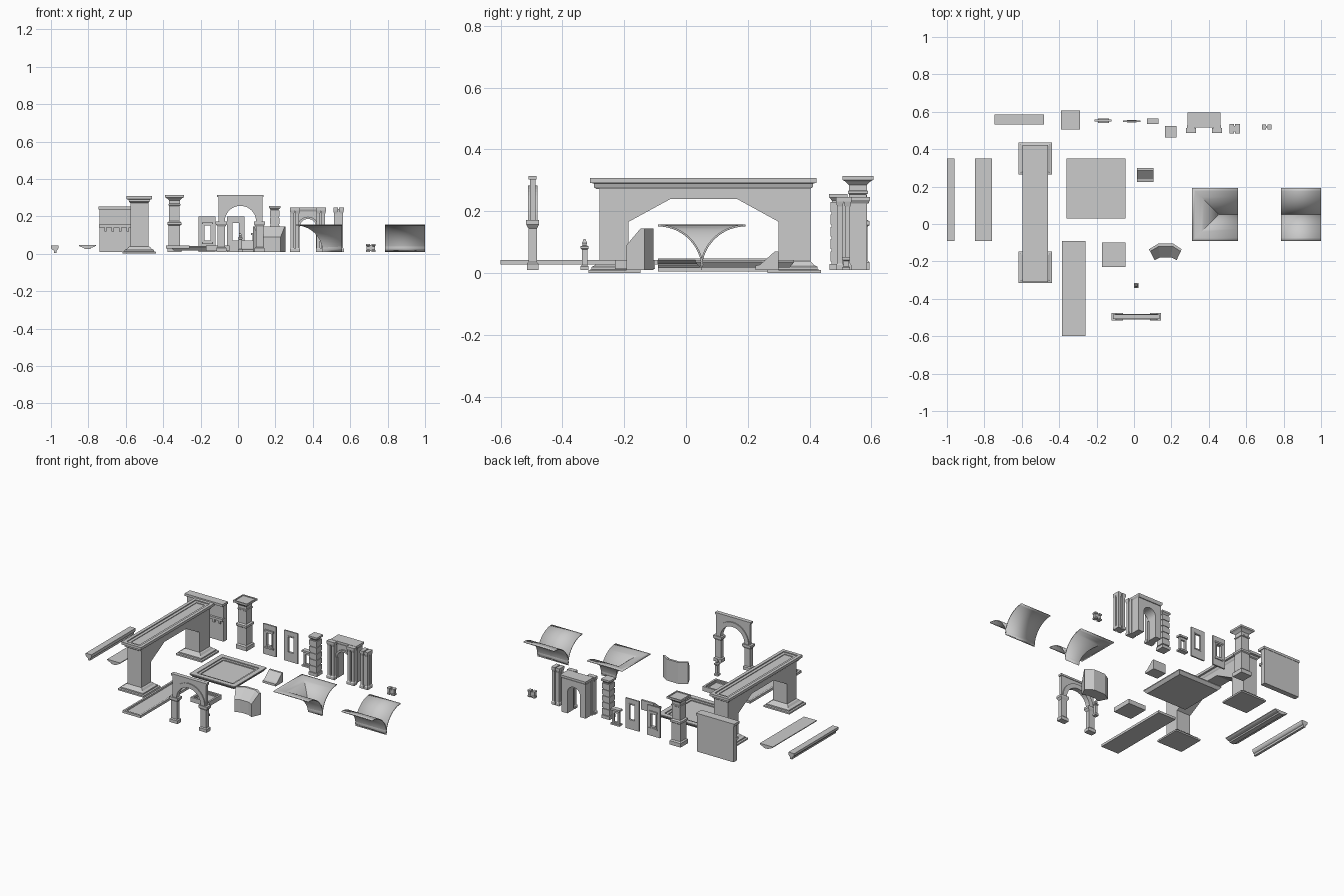
import bpy, bmesh, math

if "Cube" in bpy.data.objects:
    bpy.data.objects.remove(bpy.data.objects["Cube"])

def finish(name, bm):
    bmesh.ops.recalc_face_normals(bm, faces=bm.faces[:])
    me = bpy.data.meshes.new(name)
    bm.to_mesh(me)
    bm.free()
    ob = bpy.data.objects.new(name, me)
    bpy.context.scene.collection.objects.link(ob)
    return ob

def stack(name, cx, cy, levels):
    """Rectangular sections (half x, half y, z) joined into a stepped solid."""
    bm = bmesh.new()
    rings = [[bm.verts.new((cx + sx * hx, cy + sy * hy, z))
              for sx, sy in ((-1, -1), (1, -1), (1, 1), (-1, 1))] for hx, hy, z in levels]
    for a, b in zip(rings, rings[1:]):
        for i in range(4):
            j = (i + 1) % 4
            bm.faces.new((a[i], a[j], b[j], b[i]))
    bm.faces.new(rings[0])
    bm.faces.new(rings[-1])
    return finish(name, bm)

def box(name, x0, x1, y0, y1, z0, z1):
    hx, hy = (x1 - x0) / 2, (y1 - y0) / 2
    return stack(name, x0 + hx, y0 + hy, [(hx, hy, z0), (hx, hy, z1)])

def prism(name, pts, axis, a, b):
    """Extrude a 2D outline along x (points y,z) or y (points x,z)."""
    bm = bmesh.new()
    put = (lambda p: (a, p[0], p[1])) if axis == 'x' else (lambda p: (p[0], a, p[1]))
    f = bm.faces.new([bm.verts.new(put(p)) for p in pts])
    r = bmesh.ops.extrude_face_region(bm, geom=[f])
    vec = (b - a, 0, 0) if axis == 'x' else (0, b - a, 0)
    bmesh.ops.translate(bm, verts=[v for v in r['geom'] if isinstance(v, bmesh.types.BMVert)], vec=vec)
    return finish(name, bm)

def tray(name, x0, x1, y0, y1, z0, z1, rim, depth, taper=0.0):
    """Slab with a stepped recess in its top."""
    hx, hy = (x1 - x0) / 2, (y1 - y0) / 2
    return stack(name, x0 + hx, y0 + hy, [
        (hx - taper, hy - taper, z0), (hx, hy, z1 - 0.006), (hx, hy, z1),
        (hx - rim, hy - rim, z1), (hx - rim, hy - rim, z1 - depth / 2),
        (hx - rim * 1.5, hy - rim * 1.5, z1 - depth / 2), (hx - rim * 1.5, hy - rim * 1.5, z1 - depth)])

def frame(name, outer, inner, y0, y1):
    """Rectangular ring; outer/inner are x0,x1,z0,z1."""
    bm = bmesh.new()
    def ring(r, y):
        return [bm.verts.new(p) for p in ((r[0], y, r[2]), (r[1], y, r[2]), (r[1], y, r[3]), (r[0], y, r[3]))]
    rings = [ring(outer, y0), ring(outer, y1), ring(inner, y1), ring(inner, y0)]
    for k in range(4):
        a, b = rings[k], rings[(k + 1) % 4]
        for i in range(4):
            j = (i + 1) % 4
            bm.faces.new((a[i], a[j], b[j], b[i]))
    return finish(name, bm)

def arc(cx, cz, r, n=16):
    return [(cx + r * math.cos(math.pi * i / n), cz + r * math.sin(math.pi * i / n)) for i in range(n + 1)]

# Two long mouldings on the left
prism_pts = [(-.985, .005), (-.97, .005), (-.97, .018), (-.964, .022), (-.96, .03), (-.96, .045),
             (-1, .045), (-1, .03), (-.993, .022), (-.985, .018)]
prism("cornice_beam", prism_pts, 'y', -.09, .35)
prism("ceiling_strip", [(-.82, .025), (-.79, .025), (-.785, .032), (-.77, .036), (-.76, .042), (-.76, .047),
                        (-.85, .047), (-.85, .042), (-.84, .036), (-.825, .032)], 'y', -.09, .35)

# Great bridge arch
BX = -.528
prism("bridge_body", [(-.28, .02), (-.186, .02), (-.186, .166), (-.05, .24), (.165, .24), (.30, .166),
                      (.30, .02), (.403, .02), (.403, .28), (-.28, .28)], 'x', -.575, -.478)
stack("bridge_cornice", BX, .056, [
    (.05, .345, .272), (.054, .354, .278), (.058, .354, .29), (.068, .366, .292), (.068, .366, .308),
    (.048, .345, .308), (.048, .345, .302), (.03, .327, .302), (.03, .327, .298)])
for n, y, h in (("front", -.231, .048), ("back", .35, .05)):
    stack("bridge_base_" + n, BX, y, [
        (.09, h + .036, 0), (.09, h + .036, .01), (.08, h + .026, .012), (.08, h + .026, .02),
        (.066, h + .014, .026), (.058, h + .006, .036), (.049, h, .04)])

# Back wall panel with cornice, ledge and brackets
box("wall_panel", -.74, -.485, .55, .583, .01, .237)
box("wall_cornice", -.745, -.48, .532, .585, .237, .252)
box("wall_ledge", -.742, -.483, .536, .56, .14, .155)
for i in range(6):
    x = -.715 + i * .04
    box("wall_bracket", x, x + .012, .54, .555, .12, .14)

# Large pillar
stack("pillar", -.34, .556, [(h, h, z) for h, z in (
    (.038, .01), (.038, .035), (.031, .042), (.031, .15), (.037, .155), (.037, .168), (.028, .174),
    (.028, .255), (.032, .258), (.032, .265), (.029, .268), (.029, .285), (.04, .296), (.05, .302), (.05, .314),
    (.042, .314), (.042, .31))])

# Window panels
frame("window_panel_left", (-.21, -.12, .01, .2), (-.18, -.147, .07, .15), .549, .559)
frame("window_casing_left", (-.188, -.139, .062, .158), (-.18, -.147, .07, .15), .543, .562)
box("window_sill_left", -.193, -.134, .54, .565, .053, .062)
box("window_hood_left", -.193, -.134, .54, .565, .158, .168)
frame("window_panel_right", (-.06, .035, .01, .2), (-.03, .006, .07, .165), .545, .554)
frame("window_casing_right", (-.037, .013, .063, .172), (-.03, .006, .07, .165), .542, .556)
frame("small_window", (.077, .125, .012, .1), (.088, .114, .028, .085), .543, .557)
box("small_window_sill", .07, .132, .535, .565, .01, .02)
box("small_window_hood", .07, .132, .535, .565, .1, .112)

# Banded column
lv = [(.029, .01), (.029, .03)]
for i in range(5):
    z = .03 + i * .04
    lv += [(.022, z), (.022, z + .008), (.026, z + .008), (.026, z + .04)]
lv += [(.021, .23), (.021, .235), (.03, .245), (.03, .256)]
stack("banded_column", .196, .493, [(h, h, z) for h, z in lv])

# Gate with arched passage and columns
GX = .374
prism("gate_body", [(.29, .01), (.29, .225), (.458, .225), (.458, .01), (GX + .044, .01)]
      + arc(GX, .142, .044) + [(GX - .044, .01)], 'y', .525, .585)
stack("gate_cornice", GX, .555, [(.082, .035, .225), (.089, .04, .236), (.089, .04, .246)])

def column(name, x, y, h, top):
    stack(name, x, y, [(k * h, k * h, z) for k, z in (
        (1, .01), (1, .026), (.7, .032), (.7, top - .03), (.8, top - .025), (1, top - .014), (1, top))])

for x in (.291, .318, .43, .457):
    column("gate_column", x, .499, .0135, .246)
for x in (.304, .444):
    box("gate_pier", x - .02, x + .02, .503, .53, .01, .24)
prism("gate_archivolt", arc(GX, .142, .056) + arc(GX, .142, .044)[::-1], 'y', .515, .53)

# Coupled columns and short coupled baluster
for x in (.522, .553):
    for y in (.4975, .5225):
        column("coupled_column", x, y, .0125, .246)
box("coupled_core", .52, .555, .495, .525, .01, .24)
for x in (.695, .725):
    stack("short_block", x, .518, [(.01, .013, .01), (.01, .013, .018), (.007, .009, .022),
                                   (.007, .009, .04), (.01, .013, .043), (.01, .013, .052)])
box("short_core", .7, .72, .512, .524, .014, .048)

# Floor and ceiling trays
tray("ceiling_slab", -.36, -.045, .03, .35, .018, .042, .03, .012, .015)
tray("long_slab", -.385, -.26, -.6, -.09, .028, .043, .012, .006)
tray("small_slab", -.17, -.045, -.23, -.1, .014, .043, .012, .015)

# Stepped wedge
prism("wedge", [(.225, .01), (.3, .01), (.3, .07), (.287, .07), (.24, .028), (.225, .024)], 'x', .015, .105)

# Faceted curved wall: sloping inner top, taller outer edge
bm = bmesh.new()
outer = [(.08, -.135), (.13, -.105), (.21, -.105), (.255, -.135)]
inner = [(.11, -.193), (.14, -.178), (.197, -.178), (.228, -.193)]
rings = []
for o, i in zip(outer, inner):
    mid = [o[k] * .8 + i[k] * .2 for k in (0, 1)]
    rings.append([bm.verts.new((*p, z)) for p, z in ((i, .01), (o, .01), (o, .145), (mid, .145), (i, .09))])
for a, b in zip(rings, rings[1:]):
    for i in range(5):
        j = (i + 1) % 5
        bm.faces.new((a[i], a[j], b[j], b[i]))
bm.faces.new(rings[0])
bm.faces.new(rings[-1])
finish("curved_wall", bm)

# Small post
stack("small_post", .012, -.328, [(h, h, z) for h, z in (
    (.013, .01), (.013, .022), (.009, .026), (.009, .076), (.013, .08), (.013, .087), (.006, .09),
    (.008, .098), (.003, .11))])

# Free-standing arch
AX, AY, SP, R = .013, -.496, .172, .084
prism("arch_spandrel", [(AX - .118, SP), (AX - .118, .305), (AX + .118, .305), (AX + .118, SP)]
      + arc(AX, SP, R, 20), 'y', AY - .009, AY + .009)
box("arch_cornice", AX - .124, AX + .124, AY - .013, AY + .013, .303, .315)
prism("archivolt", arc(AX, SP, R + .028, 20) + arc(AX, SP, R, 20)[::-1], 'y', AY - .015, AY + .015)
for s in (-1, 1):
    stack("arch_leg", AX + s * .102, AY, [(h, h * .7, z) for h, z in (
        (.027, .01), (.027, .03), (.02, .036), (.02, .145), (.024, .15), (.03, .158), (.03, .172))])

# Vault shells: two half arches meeting in a valley, one with a mitred end
VY, VR, N, T = .051, .141, 14, .006
prof = [(VR * (1 - math.cos(k * math.pi / 2 / N)), VR * math.sin(k * math.pi / 2 / N)) for k in range(N + 1)]
prof = [(VR - VR * math.cos(k * math.pi / 2 / N), .01 + z) for k, (d, z) in enumerate(prof)]

def vault(name, x_left, x_right, mitred):
    bm = bmesh.new()
    V = lambda x, y, z: bm.verts.new((x, y, z))
    for s in (-1, 1):
        for (d0, z0), (d1, z1) in zip(prof, prof[1:]):
            l0, l1 = (x_left - d0, x_left - d1) if mitred else (x_left, x_left)
            bm.faces.new((V(l0, VY + s * d0, z0), V(x_right, VY + s * d0, z0),
                          V(x_right, VY + s * d1, z1), V(l1, VY + s * d1, z1))[::s])
    if mitred:
        for (d0, z0), (d1, z1) in zip(prof, prof[1:]):
            ps = [(x_left - d1, VY - d1, z1), (x_left - d1, VY + d1, z1)]
            ps += [(x_left - d0, VY + d0, z0)] + ([(x_left - d0, VY - d0, z0)] if d0 > 0 else [])
            bm.faces.new([V(*p) for p in ps])
    bmesh.ops.remove_doubles(bm, verts=bm.verts[:], dist=1e-5)
    # thickness: a copy raised along the upward normals
    bm.normal_update()
    bmesh.ops.recalc_face_normals(bm, faces=bm.faces[:])
    if sum(f.normal.z for f in bm.faces) < 0:
        bmesh.ops.reverse_faces(bm, faces=bm.faces[:])
    me = bpy.data.meshes.new(name)
    bm.to_mesh(me)
    bm.free()
    ob = bpy.data.objects.new(name, me)
    bpy.context.scene.collection.objects.link(ob)
    m = ob.modifiers.new("shell", 'SOLIDIFY')
    m.thickness, m.offset = T, 1
    bpy.context.view_layer.objects.active = ob
    ob.select_set(True)
    bpy.ops.object.shade_smooth_by_angle(angle=math.radians(30))
    ob.select_set(False)

vault("groin_vault", .452, .555, True)
vault("barrel_vault", .785, 1.0, False)
